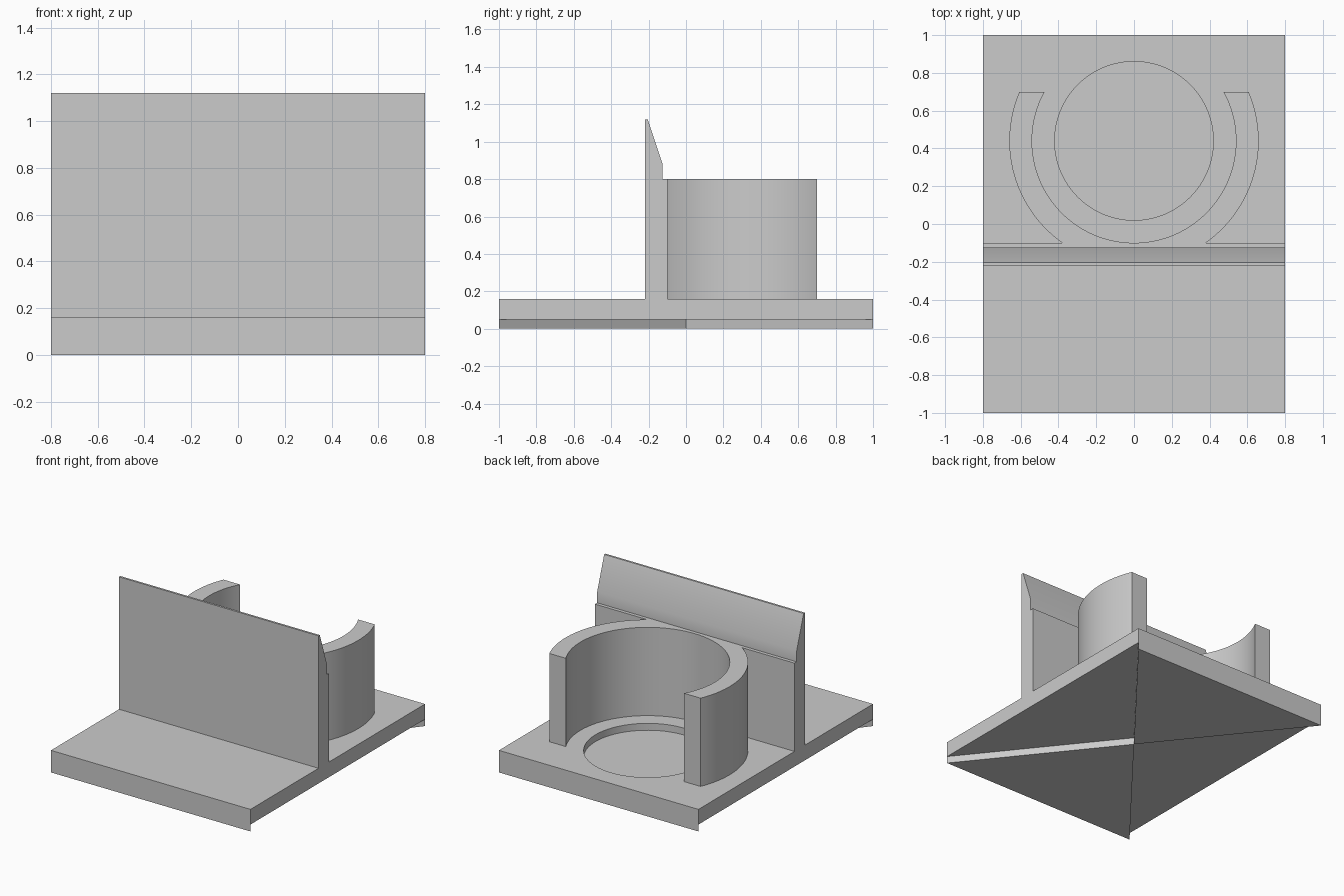
import bpy
import bmesh
import math

start = bpy.data.objects.get("Cube")
if start:
    bpy.data.objects.remove(start, do_unlink=True)

GREY = (0.6, 0.6, 0.6, 1.0)
mat = bpy.data.materials.new("plain grey")
mat.use_nodes = True
mat.diffuse_color = GREY
mat.node_tree.nodes["Principled BSDF"].inputs["Base Color"].default_value = GREY

HALF_W, HALF_D = 0.8, 1.0
FOOT_TOP, BASE_TOP, CUP_TOP = 0.05, 0.16, 0.8
CUP_Y, INNER_R, OUTER_R, PIT_R = 0.44, 0.54, 0.66, 0.42
WALL_FRONT, WALL_BACK, CUP_END = -0.22, -0.1, 0.7


def extrude_profile(name, points, offset):
    """Make a solid by sweeping a closed outline along an offset."""
    bm = bmesh.new()
    face = bm.faces.new([bm.verts.new(p) for p in points])
    swept = bmesh.ops.extrude_face_region(bm, geom=[face])
    moved = [v for v in swept["geom"] if isinstance(v, bmesh.types.BMVert)]
    bmesh.ops.translate(bm, vec=offset, verts=moved)
    bmesh.ops.recalc_face_normals(bm, faces=bm.faces)
    mesh = bpy.data.meshes.new(name)
    bm.to_mesh(mesh)
    bm.free()
    mesh.materials.append(mat)
    obj = bpy.data.objects.new(name, mesh)
    bpy.context.collection.objects.link(obj)
    return obj


def activate(obj):
    bpy.ops.object.select_all(action="DESELECT")
    obj.select_set(True)
    bpy.context.view_layer.objects.active = obj


def arc(radius, start, end, steps, z):
    angles = [start + (end - start) * i / steps for i in range(steps + 1)]
    return [(radius * math.cos(a), CUP_Y + radius * math.sin(a), z) for a in angles]


# Base slab with a shallow round pit
base = extrude_profile(
    "base",
    [(x * HALF_W, y * HALF_D, FOOT_TOP) for x, y in ((-1, -1), (1, -1), (1, 1), (-1, 1))],
    (0, 0, BASE_TOP - FOOT_TOP))
cutter = extrude_profile("pit_cutter", arc(PIT_R, 0, math.tau, 96, 0.11)[:-1], (0, 0, 0.2))
cutter.hide_render = True
cut = base.modifiers.new("pit", "BOOLEAN")
cut.operation = "DIFFERENCE"
cut.solver = "EXACT"
cut.object = cutter
activate(base)
bpy.ops.object.modifier_apply(modifier=cut.name)
bpy.data.objects.remove(cutter, do_unlink=True)

# Triangular feet meeting at the centre
for name, side in (("front_foot", -1), ("back_foot", 1)):
    extrude_profile(
        name,
        [(0, 0, 0), (HALF_W, side * HALF_D, 0), (-HALF_W, side * HALF_D, 0)],
        (0, 0, FOOT_TOP))

# Upright wall with a small ledge and a tapered top
wall_profile = [(WALL_FRONT, BASE_TOP), (WALL_BACK, BASE_TOP), (WALL_BACK, CUP_TOP),
                (-0.125, CUP_TOP), (-0.125, 0.88), (-0.205, 1.12), (WALL_FRONT, 1.12)]
wall = extrude_profile("wall", [(-HALF_W, y, z) for y, z in wall_profile], (2 * HALF_W, 0, 0))

# Open ring holder, cut flat at the back and merged into the wall
rise = CUP_END - CUP_Y
outer_a, inner_a = math.asin(rise / OUTER_R), math.asin(rise / INNER_R)
outer = arc(OUTER_R, outer_a, -math.pi - outer_a, 96, BASE_TOP)
inner = arc(INNER_R, -math.pi - inner_a, inner_a, 96, BASE_TOP)
join_y = WALL_BACK - 0.01
outer = [(x, max(y, join_y), z) for x, y, z in outer]
holder = extrude_profile("holder", outer + inner, (0, 0, CUP_TOP - BASE_TOP))

for obj in (base, wall, holder):
    activate(obj)
    bpy.ops.object.shade_smooth_by_angle(angle=math.radians(30))
